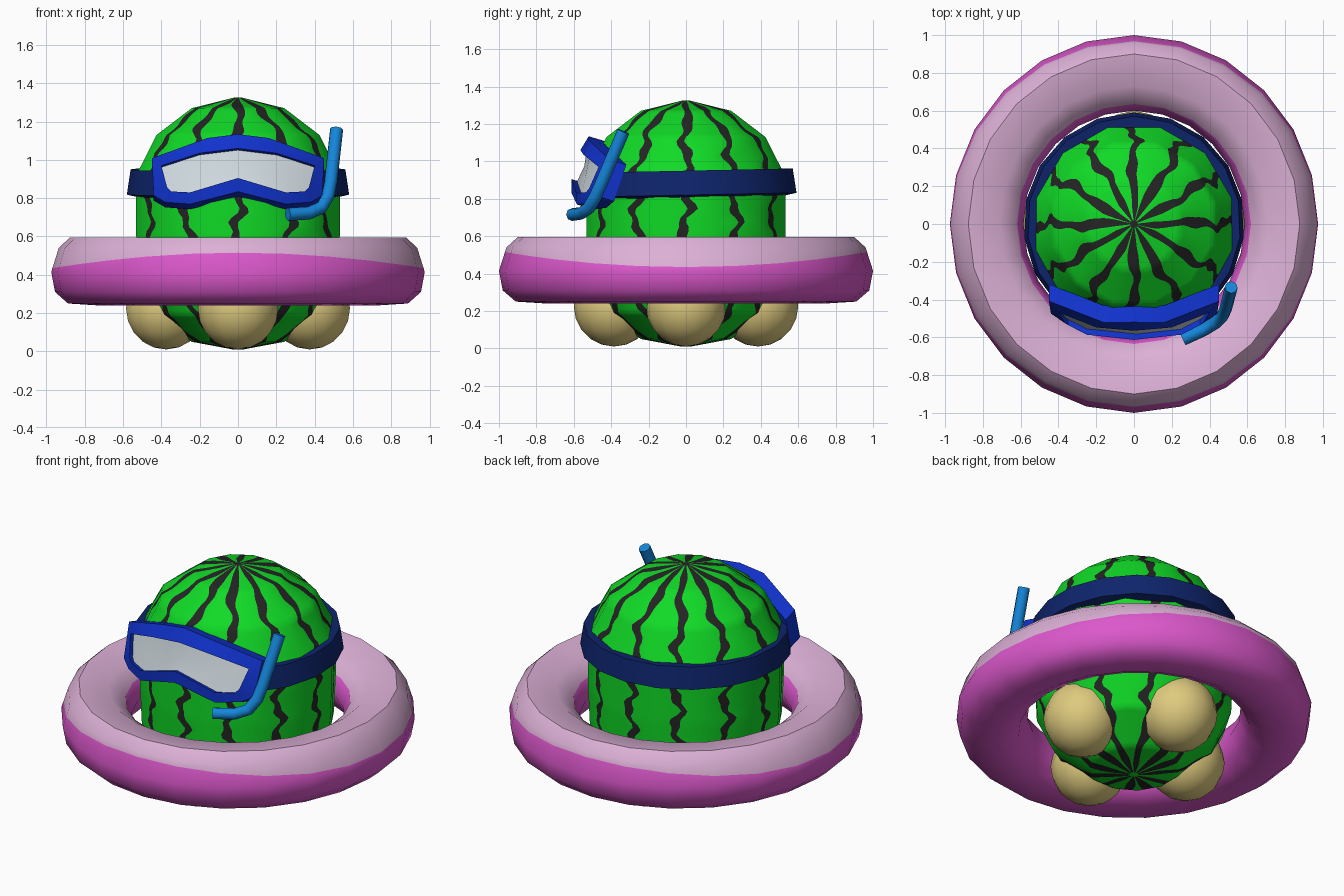
import bpy, math
from math import sin, cos, pi, radians

if "Cube" in bpy.data.objects:
    bpy.data.objects.remove(bpy.data.objects["Cube"])


def material(name, rgb):
    lin = [((c / 255 + 0.055) / 1.055) ** 2.4 if c > 10 else c / 255 / 12.92 for c in rgb]
    m = bpy.data.materials.new(name)
    m.diffuse_color = (*lin, 1)
    m.use_nodes = True
    m.node_tree.nodes["Principled BSDF"].inputs["Base Color"].default_value = m.diffuse_color
    return m


GREEN = material("rind green", (16, 218, 38))
DARK = material("stripe black", (36, 36, 36))
NAVY = material("strap navy", (14, 36, 108))
BLUE = material("frame blue", (16, 50, 205))
SKY = material("snorkel blue", (20, 134, 218))
LENS = material("lens grey", (208, 218, 224))
TAN = material("foot tan", (222, 202, 126))
PINK = material("pale pink", (220, 176, 214))
MAGENTA = material("magenta", (220, 88, 204))


def smooth(obj, angle):
    bpy.ops.object.select_all(action='DESELECT')
    obj.select_set(True)
    bpy.context.view_layer.objects.active = obj
    bpy.ops.object.shade_smooth_by_angle(angle=radians(angle))


def make(name, verts, faces, mats, index=None, angle=40):
    me = bpy.data.meshes.new(name)
    me.from_pydata(verts, [], faces)
    for m in mats:
        me.materials.append(m)
    if index:
        for p, i in zip(me.polygons, index):
            p.material_index = i
    me.validate()
    obj = bpy.data.objects.new(name, me)
    bpy.context.collection.objects.link(obj)
    smooth(obj, angle)
    return obj


def grid(rows, cols, wrap_rows=False, wrap_cols=True):
    """Quads over a rows x cols vertex grid."""
    faces = []
    for r in range(rows if wrap_rows else rows - 1):
        for c in range(cols if wrap_cols else cols - 1):
            r2, c2 = (r + 1) % rows, (c + 1) % cols
            faces.append((r * cols + c, r * cols + c2, r2 * cols + c2, r2 * cols + c))
    return faces


# Striped rind: twelve flat sides, each with a wavy dark stripe cut into it
profile = [(0, 0.005), (0.25, 0.05), (0.45, 0.19), (0.54, 0.38), (0.55, 0.6),
           (0.55, 0.92), (0.44, 1.13), (0.25, 1.27), (0, 1.33)]
rings = []
for (r0, z0), (r1, z1) in zip(profile, profile[1:]):
    n = max(5, round(math.hypot(r1 - r0, z1 - z0) / 0.025))
    rings += [(r0 + (r1 - r0) * i / n, z0 + (z1 - z0) * i / n) for i in range(n)]
rings = rings[1:]
rings.append((0.02, 1.325))

SIDES, HALF = 12, pi / 12
verts = []
for r, z in rings:
    for k in range(SIDES):
        wave = 0.045 * sin(z * 27 + k * 2.1) + 0.025 * sin(z * 61 + k * 4.3)
        width = min((0.024 + 0.007 * sin(z * 43 + k * 1.7)) / r, 0.17)
        for d in (wave - width, wave + width, HALF):
            a = k * 2 * HALF + d
            rad = r * cos(HALF) / cos(d)
            verts.append((rad * cos(a), rad * sin(a), z))
cols = SIDES * 3
faces = grid(len(rings), cols)
index = [1 if (i % cols) % 3 == 0 else 0 for i in range(len(faces))]
faces += [tuple(reversed(range(cols))),
          tuple(range((len(rings) - 1) * cols, len(rings) * cols))]
index += [0, 1]
make("melon_body", verts, faces, [GREEN, DARK], index)

# Swim ring: lathe with a wavy colour edge on the outside
SEG = 24
tube = [(0.98, 0.31), (0.91, 0.25), (0.75, 0.24), (0.65, 0.29), (0.60, 0.40),
        (0.635, 0.50), (0.73, 0.57), (0.90, 0.595), (0.96, 0.54), None, (1.0, 0.415)]
verts = []
for p in tube:
    for s in range(SEG):
        a = 2 * pi * s / SEG
        if p:
            r, z = p
        else:
            z = 0.475 - 0.04 * cos(2 * a)
            r = 1.0 - 0.04 * (z - 0.415) / 0.125
        verts.append((0.975 * r * cos(a), r * sin(a), z))
faces = [f[::-1] for f in grid(len(tube), SEG, wrap_rows=True)]
index = [0 if 5 <= i // SEG <= 8 else 1 for i in range(len(faces))]
make("swim_ring", verts, faces, [PINK, MAGENTA], index, 45)

# Four round feet
for name, x, y in (("front_foot", 0, -1), ("back_foot", 0, 1),
                   ("right_foot", 1, 0), ("left_foot", -1, 0)):
    bpy.ops.mesh.primitive_uv_sphere_add(segments=14, ring_count=10, radius=1,
                                         location=(x * 0.375, y * 0.385, 0.225))
    foot = bpy.context.object
    foot.name = name
    foot.scale = (0.215, 0.215, 0.215)
    foot.data.materials.append(TAN)
    smooth(foot, 60)

# Mask strap: arc around the back, open at the front
section = [(0.50, 0.80), (0.585, 0.82), (0.565, 0.95), (0.48, 0.945)]
STEPS = 14
verts = []
for s in range(STEPS + 1):
    a = radians(-46 + 272 * s / STEPS)
    for r, z in section:
        verts.append((r * cos(a), r * 1.01 * sin(a), z + 0.012 * sin(a)))
faces = [f[::-1] for f in grid(STEPS + 1, 4)]
faces += [(0, 1, 2, 3), tuple(STEPS * 4 + i for i in (3, 2, 1, 0))]
make("mask_strap", verts, faces, [NAVY], angle=35)

# Diving mask: curved, tilted frame from mirrored outlines
outer = [(0, 1.14), (0.16, 1.12), (0.45, 1.015), (0.44, 0.82), (0.38, 0.785),
         (0.25, 0.775), (0, 0.84)]
inner = [(0, 1.06), (0.2, 1.035), (0.4, 0.97), (0.37, 0.855), (0.35, 0.835),
         (0.25, 0.83), (0, 0.905)]


def on_mask(x, z, back=0.0):
    y = -0.54 - 0.31 * (1.14 - z) + 0.5 * max(0, abs(x) - 0.15)
    return (x, y + back, z - 0.3 * back)


def mirrored(half):
    return half + [(-x, z) for x, z in half[-2:0:-1]]


loops = [(outer, 0.02), (outer, 0.11), (inner, 0.11), (inner, 0.0)]
verts = [on_mask(x, z, b) for half, b in loops for x, z in mirrored(half)]
make("mask_frame", verts, [f[::-1] for f in grid(4, 12, wrap_rows=True)], [BLUE], angle=35)

# Lens: top and bottom edges bridged in columns, with a pinch at the nose
top = [(-0.41, 0.975), (-0.2, 1.045), (0, 1.07), (0.2, 1.045), (0.41, 0.975)]
bottom = [(-0.37, 0.83), (-0.25, 0.82), (0, 0.895), (0.25, 0.82), (0.37, 0.83)]
middle = [((a + c) / 2, (b + d) / 2) for (a, b), (c, d) in zip(top, bottom)]
verts = [on_mask(x, z, 0.03) for row in (bottom, middle, top) for x, z in row]
x, y, z = verts[7]
verts[7] = (x, y + 0.015, z)
make("mask_lens", verts, grid(3, 5, wrap_cols=False), [LENS], angle=60)

# Snorkel: bent round tube
path = [(0.26, -0.61, 0.715), (0.37, -0.56, 0.722), (0.435, -0.52, 0.75),
        (0.47, -0.485, 0.81), (0.485, -0.45, 0.89), (0.515, -0.335, 1.16)]
curve = bpy.data.curves.new("snorkel", 'CURVE')
curve.dimensions = '3D'
curve.bevel_depth = 0.034
curve.bevel_resolution = 2
curve.use_fill_caps = True
spline = curve.splines.new('POLY')
spline.points.add(len(path) - 1)
for pt, co in zip(spline.points, path):
    pt.co = (*co, 1)
curve.materials.append(SKY)
snorkel = bpy.data.objects.new("snorkel", curve)
bpy.context.collection.objects.link(snorkel)
bpy.ops.object.select_all(action='DESELECT')
snorkel.select_set(True)
bpy.context.view_layer.objects.active = snorkel
bpy.ops.object.convert(target='MESH')
smooth(bpy.context.object, 50)
